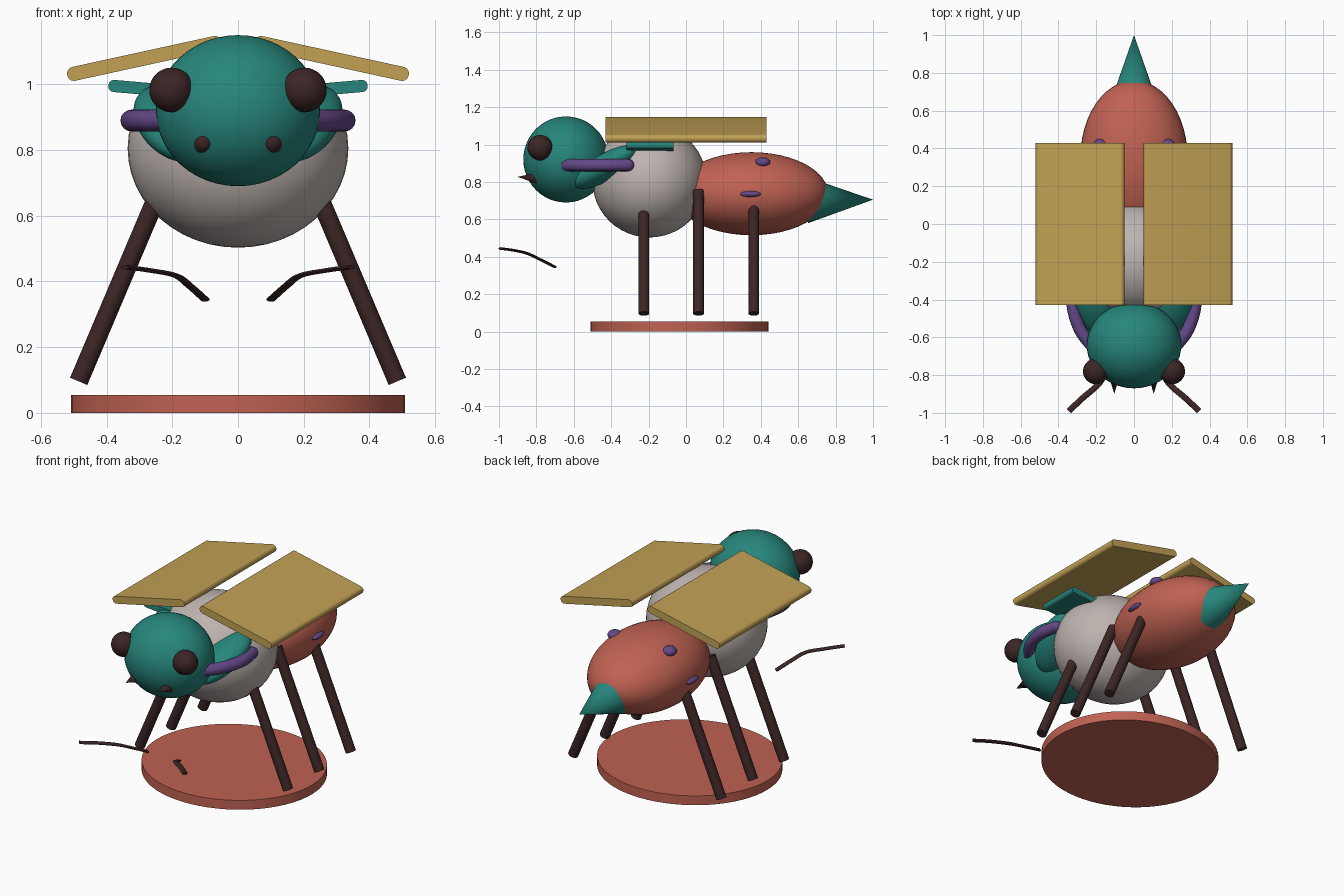
import bpy, bmesh, math
from mathutils import Vector, Matrix, Euler

cube = bpy.data.objects.get("Cube")
if cube:
    bpy.data.objects.remove(cube, do_unlink=True)


def material(name, *rgb):
    linear = [((c / 255 + 0.055) / 1.055) ** 2.4 for c in rgb] + [1]
    m = bpy.data.materials.new(name)
    m.use_nodes = True
    m.diffuse_color = linear
    m.node_tree.nodes["Principled BSDF"].inputs["Base Color"].default_value = linear
    return m


teal = material("teal", 38, 134, 123)
grey = material("warm grey", 190, 180, 176)
red = material("brick red", 192, 98, 82)
gold = material("gold", 194, 161, 85)
dark = material("dark brown", 60, 37, 37)
purple = material("purple", 100, 72, 136)


def finish(name, bm, mat, matrix=Matrix()):
    bmesh.ops.recalc_face_normals(bm, faces=bm.faces)
    mesh = bpy.data.meshes.new(name)
    bm.to_mesh(mesh)
    bm.free()
    mesh.transform(matrix)
    mesh.materials.append(mat)
    obj = bpy.data.objects.new(name, mesh)
    bpy.context.collection.objects.link(obj)
    bpy.ops.object.select_all(action="DESELECT")
    obj.select_set(True)
    bpy.context.view_layer.objects.active = obj
    bpy.ops.object.shade_smooth_by_angle(angle=math.radians(35))
    return obj


def place(center, rot=(0, 0, 0), scale=(1, 1, 1)):
    turn = Euler([math.radians(a) for a in rot])
    return Matrix.LocRotScale(Vector(center), turn, Vector(scale))


def ellipsoid(name, mat, center, radii, rot=(0, 0, 0), segments=48):
    bm = bmesh.new()
    bmesh.ops.create_uvsphere(bm, u_segments=segments, v_segments=segments // 2, radius=1)
    finish(name, bm, mat, place(center, rot, radii))


def rod(name, mat, start, end, r1, r2, segments=32):
    a, b = Vector(start), Vector(end)
    bm = bmesh.new()
    bmesh.ops.create_cone(bm, cap_ends=True, segments=segments,
                          radius1=r1, radius2=r2, depth=(b - a).length)
    turn = (b - a).to_track_quat("Z", "Y").to_matrix().to_4x4()
    finish(name, bm, mat, Matrix.Translation((a + b) / 2) @ turn)


def plate(name, mat, center, size, tilt, bevel):
    # slab with its lengthwise edges rounded
    bm = bmesh.new()
    bmesh.ops.create_cube(bm, size=1)
    bmesh.ops.scale(bm, vec=size, verts=bm.verts)
    edges = [e for e in bm.edges if abs(e.verts[0].co.y - e.verts[1].co.y) > size[1] / 2]
    bmesh.ops.bevel(bm, geom=edges, offset=bevel, segments=5, profile=0.5, affect="EDGES")
    finish(name, bm, mat, place(center, (0, tilt, 0)))


def spline(points, steps=8):
    # smooth path through the points
    p = [Vector(q) for q in points]
    p = [2 * p[0] - p[1]] + p + [2 * p[-1] - p[-2]]
    path = []
    for a, b, c, d in zip(p, p[1:], p[2:], p[3:]):
        for i in range(steps):
            t = i / steps
            path.append(b + (c - a) * t / 2 + (a - b * 2.5 + c * 2 - d / 2) * t * t
                        + (b * 1.5 - c * 1.5 + (d - a) / 2) * t ** 3)
    return path + [p[-2]]


def sweep(name, mat, points, width, height, round_ends=False, sides=16):
    path = spline(points)
    last = len(path) - 1
    tangents = [(path[min(i + 1, last)] - path[max(i - 1, 0)]).normalized()
                for i in range(last + 1)]
    sections = [(c, t, 1) for c, t in zip(path, tangents)]
    if round_ends:
        angles = [math.radians(a) for a in (20, 40, 60, 78)]
        caps = [(math.sin(a) * width, math.cos(a)) for a in angles]
        sections = ([(path[0] - tangents[0] * d, tangents[0], k) for d, k in reversed(caps)]
                    + sections + [(path[-1] + tangents[-1] * d, tangents[-1], k) for d, k in caps])
    bm = bmesh.new()
    rings = []
    for c, t, k in sections:
        side = t.cross(Vector((0, 0, 1))).normalized()
        up = side.cross(t)
        ring = []
        for j in range(sides):
            a = math.tau * j / sides
            ring.append(bm.verts.new(c + k * (side * width * math.cos(a) + up * height * math.sin(a))))
        rings.append(ring)
    for r, q in zip(rings, rings[1:]):
        for j in range(sides):
            n = (j + 1) % sides
            bm.faces.new((r[j], r[n], q[n], q[j]))
    bm.faces.new(rings[0])
    bm.faces.new(rings[-1])
    finish(name, bm, mat)


# Stand
bm = bmesh.new()
bmesh.ops.create_cone(bm, cap_ends=True, segments=64, radius1=1, radius2=1, depth=1)
finish("base_disc", bm, red, place((0, -0.035, 0.0275), scale=(0.508, 0.475, 0.055)))

# Body
ellipsoid("head", teal, (0, -0.642, 0.92), (0.25, 0.228, 0.23))
ellipsoid("thorax", grey, (0, -0.195, 0.805), (0.336, 0.305, 0.302))
ellipsoid("abdomen", red, (0, 0.35, 0.737), (0.284, 0.41, 0.222))
rod("tail_spike", teal, (0, 0.65, 0.702), (0, 1.0, 0.705), 0.123, 0)

# Paired parts
for side, s in (("left", 1), ("right", -1)):
    ellipsoid(side + "_eye", dark, (s * 0.202, -0.78, 0.983), (0.068, 0.068, 0.068), segments=32)
    rod(side + "_fang", dark, (s * 0.106, -0.79, 0.82), (s * 0.104, -0.9, 0.827), 0.032, 0)
    ellipsoid(side + "_shoulder", teal, (s * 0.2, -0.43, 0.88), (0.11, 0.2, 0.07), (30, 0, -s * 18))
    sweep(side + "_arm", purple,
          [(s * x, y, 0.89) for x, y in ((0.31, -0.31), (0.324, -0.43), (0.285, -0.56), (0.21, -0.66))],
          0.033, 0.033, round_ends=True)
    sweep(side + "_feeler", dark,
          [(s * 0.345, -0.99, 0.444), (s * 0.27, -0.92, 0.434), (s * 0.19, -0.85, 0.418),
           (s * 0.145, -0.78, 0.385), (s * 0.1, -0.7, 0.345)], 0.016, 0.007)
    plate(side + "_wing", gold, (s * 0.285, 0, 1.079), (0.48, 0.86, 0.043), s * 12.3, 0.02)
    plate(side + "_small_wing", teal, (s * 0.25, -0.192, 0.984), (0.29, 0.25, 0.037), -s * 5, 0.017)
    ellipsoid(side + "_upper_spot", purple, (s * 0.18, 0.41, 0.905), (0.038, 0.04, 0.027), segments=24)
    ellipsoid(side + "_lower_spot", purple, (s * 0.28, 0.345, 0.735), (0.022, 0.055, 0.016), segments=24)
    for pair, y in (("front", -0.225), ("middle", 0.067), ("rear", 0.362)):
        rod(f"{side}_{pair}_leg", dark, (s * 0.207, y, 0.752), (s * 0.485, y, 0.096), 0.0285, 0.0285)
